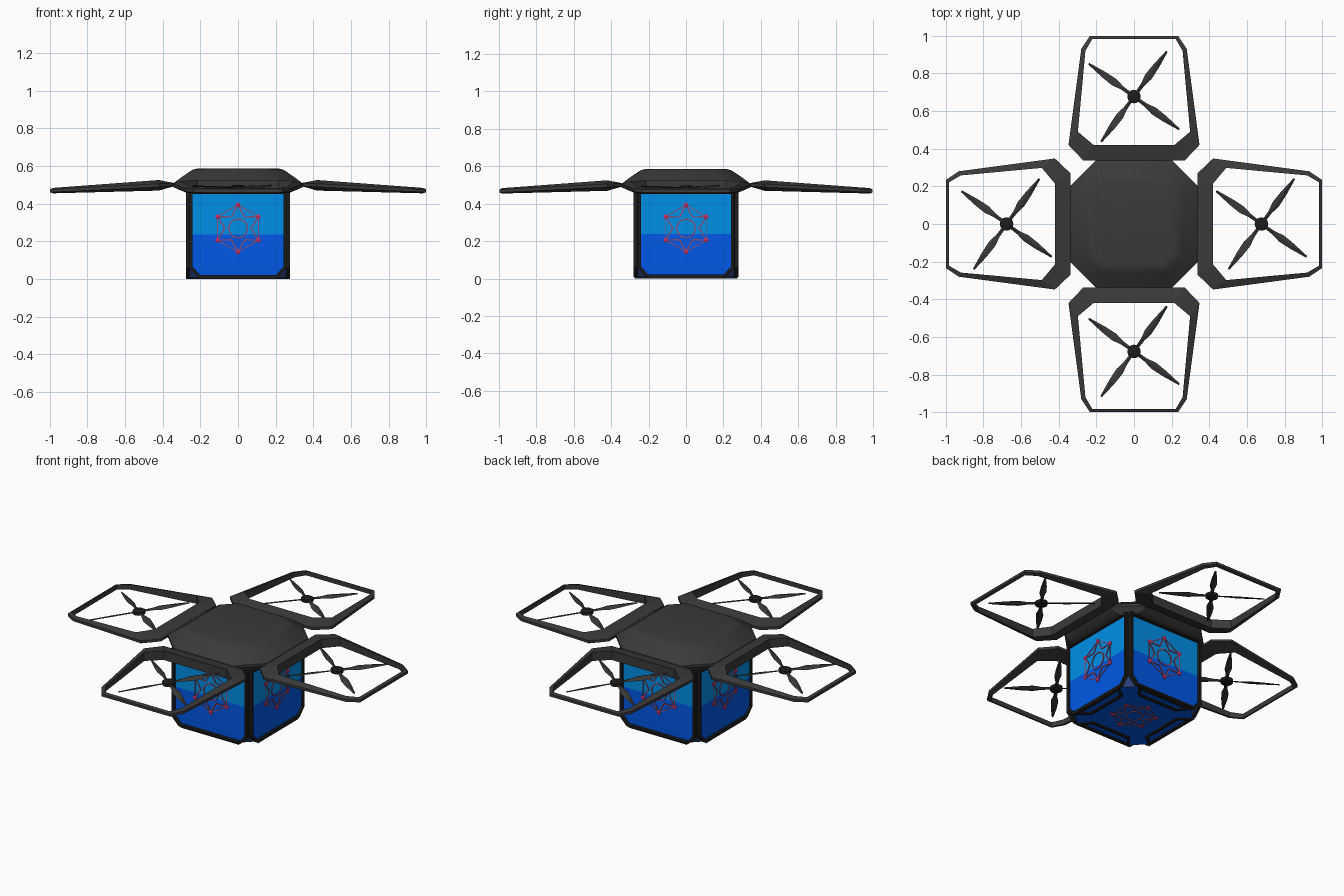
import bpy, bmesh, math
from mathutils import Matrix, Vector

if "Cube" in bpy.data.objects:
    bpy.data.objects.remove(bpy.data.objects["Cube"])


def material(name, rgb):
    m = bpy.data.materials.new(name)
    m.diffuse_color = (*rgb, 1)
    m.use_nodes = True
    m.node_tree.nodes["Principled BSDF"].inputs["Base Color"].default_value = m.diffuse_color
    return m


CHARCOAL = material("charcoal shell", (0.042, 0.042, 0.042))
BLACK = material("black frame", (0.012, 0.012, 0.012))
SKY = material("clear blue glass", (0.0, 0.29, 0.84))
DEEP = material("deep blue liquid", (0.0, 0.105, 0.86))
FOOT = material("slate blue corner", (0.03, 0.06, 0.22))
RED = material("crimson atom", (0.55, 0.03, 0.13))
MAUVE = material("mauve bond", (0.26, 0.07, 0.16))


def finish(name, bm, mats, smooth=None):
    bmesh.ops.recalc_face_normals(bm, faces=bm.faces)
    me = bpy.data.meshes.new(name)
    bm.to_mesh(me)
    bm.free()
    for m in mats:
        me.materials.append(m)
    ob = bpy.data.objects.new(name, me)
    bpy.context.collection.objects.link(ob)
    if smooth:
        bpy.ops.object.select_all(action='DESELECT')
        ob.select_set(True)
        bpy.context.view_layer.objects.active = ob
        bpy.ops.object.shade_smooth_by_angle(angle=math.radians(smooth))
    return ob


def loft(bm, loops, M=Matrix(), cyclic=False):
    """Skin equal-length point loops; cap the ends unless cyclic."""
    rows = [[bm.verts.new(M @ Vector(p)) for p in lp] for lp in loops]
    n = len(rows[0])
    pairs = list(zip(rows, rows[1:])) + ([(rows[-1], rows[0])] if cyclic else [])
    for a, b in pairs:
        for i in range(n):
            j = (i + 1) % n
            bm.faces.new((a[i], a[j], b[j], b[i]))
    if not cyclic:
        bm.faces.new(rows[0])
        bm.faces.new(rows[-1])


def octagon(h, c, z):
    return [(h - c, -h, z), (h, c - h, z), (h, h - c, z), (h - c, h, z),
            (c - h, h, z), (-h, h - c, z), (-h, c - h, z), (c - h, -h, z)]


def flat_ring(bm, outer, inner, n0, n1, M):
    loft(bm, [[(*p, n) for p in lp] for lp, n in
              ((outer, n0), (outer, n1), (inner, n1), (inner, n0))], M, True)


def bar(bm, a, b, w, n0, n1, M):
    a, b = Vector(a), Vector(b)
    d = (b - a).normalized() * w / 2
    s = Vector((-d.y, d.x))
    q = [a + s, a - s, b - s, b + s]
    loft(bm, [[(p.x, p.y, n) for p in q] for n in (n0, n1)], M)


def polar(r, deg):
    t = math.radians(deg)
    return (r * math.cos(t), r * math.sin(t))


def turn(k):
    return Matrix.Rotation(math.pi / 2 * k, 4, 'Z')


# roof shell
bm = bmesh.new()
loft(bm, [octagon(h, c, z) for h, c, z in (
    (0.272, 0.05, 0.455), (0.31, 0.11, 0.475), (0.338, 0.135, 0.497),
    (0.338, 0.135, 0.512), (0.30, 0.115, 0.54), (0.255, 0.085, 0.571),
    (0.24, 0.075, 0.58), (0.215, 0.065, 0.586))])
finish("roof_shell", bm, [CHARCOAL], 30)

# tank: light glass above, liquid below, black corner edges, slate lower corners
bm = bmesh.new()
loft(bm, [octagon(h, c, z) for h, c, z in (
    (0.262, 0.065, 0.008), (0.264, 0.022, 0.06), (0.264, 0.022, 0.237),
    (0.264, 0.022, 0.46))])
for f in bm.faces:
    c = f.calc_center_median()
    corner = abs(abs(c.x) - abs(c.y)) < 0.01 and abs(c.x) > 0.1
    if corner:
        f.material_index = 2 if c.z > 0.1 else 3
    else:
        f.material_index = 0 if c.z > 0.24 else 1
finish("tank", bm, [SKY, DEEP, BLACK, FOOT])

# side frames, bottom loops
bm = bmesh.new()
outer = [(-0.257, 0.465), (-0.257, 0.058), (-0.208, 0.008),
         (0.208, 0.008), (0.257, 0.058), (0.257, 0.465)]
inner = [(-0.241, 0.452), (-0.241, 0.065), (-0.202, 0.021),
         (0.202, 0.021), (0.241, 0.065), (0.241, 0.452)]
b_out = [(-0.20, -0.275), (0.20, -0.275), (0.135, -0.195), (-0.135, -0.195)]
b_in = [(-0.165, -0.255), (0.165, -0.255), (0.125, -0.213), (-0.125, -0.213)]
for k in range(4):
    M = turn(k) @ Matrix.Rotation(math.pi / 2, 4, 'X')
    flat_ring(bm, outer, inner, 0.258, 0.276 if k % 2 else 0.282, M)
    flat_ring(bm, b_out, b_in, 0.0, 0.012, turn(k))
finish("tank_frame", bm, [BLACK])

# molecule emblem on each tank side and on the underside
faces = [(f"side_{k}", turn(k) @ Matrix.Rotation(math.pi / 2, 4, 'X')
          @ Matrix.Translation((0, 0.268, 0.264))) for k in range(4)]
faces.append(("underside", Matrix.Translation((0, 0, 0.008)) @ Matrix.Rotation(math.pi, 4, 'X')))
for label, M in faces:
    bonds, atoms = bmesh.new(), bmesh.new()
    flat_ring(bonds, [polar(0.053, 15 * i) for i in range(24)],
              [polar(0.046, 15 * i) for i in range(24)], -0.002, 0.004, M)
    for i in range(6):
        a = 90 + 60 * i
        tip, notch = polar(0.125, a), polar(0.07, a + 30)
        bar(bonds, tip, notch, 0.007, -0.002, 0.004, M)
        bar(bonds, notch, polar(0.125, a + 60), 0.007, -0.002, 0.004, M)
        bar(bonds, tip, polar(0.125, a + 60), 0.005, -0.002, 0.003, M)
        loft(atoms, [[(tip[0] + x, tip[1] + y, n) for x, y in
                      (polar(r, 45 * j) for j in range(8))]
                     for n, r in ((-0.002, 0.013), (0.004, 0.013), (0.007, 0.008))], M)
    finish("molecule_bonds_" + label, bonds, [MAUVE])
    finish("molecule_atoms_" + label, atoms, [RED])


# rotor guards: tapered, slightly drooping eight-sided rings
def guard_z(x):
    return 0.501 - 0.05 * (x - 0.34)


def mirrored(half):
    return half + [(x, -y) for x, y in reversed(half)]


g_out = mirrored([(0.338, 0.27), (0.42, 0.348), (0.93, 0.28), (0.998, 0.235)])
g_in = mirrored([(0.42, 0.215), (0.49, 0.298), (0.92, 0.258), (0.982, 0.222)])
for k in range(4):
    bm = bmesh.new()
    section = []
    for loop, sign, edge in ((g_out, 1, True), (g_in, 1, False),
                             (g_in, -1, False), (g_out, -1, True)):
        section.append([(x, y, guard_z(x) + sign *
                         (0.008 if edge else 0.028 - 0.024 * (x - 0.42)))
                        for x, y in loop])
    loft(bm, section, turn(k), True)
    finish(f"rotor_guard_{k}", bm, [CHARCOAL])

    # hub and four twisted blades
    R = (turn(k) @ Matrix.Translation((0.677, 0, guard_z(0.677)))
         @ Matrix.Rotation(0.05, 4, 'Y'))
    bm = bmesh.new()
    loft(bm, [[(*polar(r, 30 * i), z) for i in range(12)] for r, z in (
        (0.028, -0.014), (0.036, -0.010), (0.036, 0.008), (0.026, 0.013))], R)
    finish(f"rotor_hub_{k}", bm, [BLACK], 30)
    bm = bmesh.new()
    for b in range(4):
        B = R @ Matrix.Rotation(math.radians(54 + 90 * b), 4, 'Z')
        stations = []
        for r, w, twist in ((0.025, 0.009, 14), (0.08, 0.011, 14), (0.13, 0.021, 13),
                            (0.20, 0.017, 11), (0.297, 0.005, 8)):
            c, s = polar(w, twist)
            stations.append([(r, -c, -s), (r, 0, -0.004), (r, c, s), (r, 0, 0.004)])
        loft(bm, stations, B)
    finish(f"rotor_blades_{k}", bm, [CHARCOAL])
